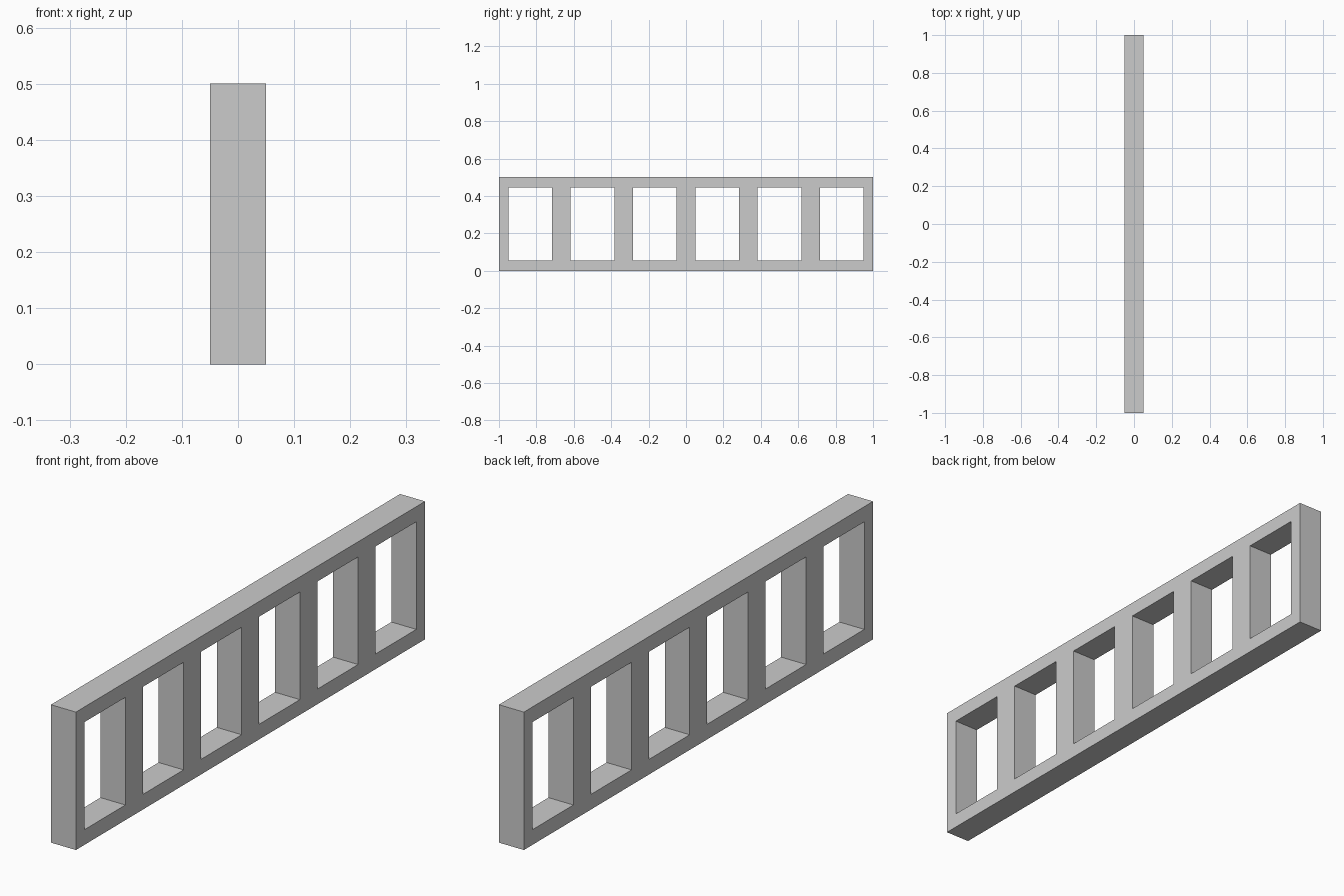
import bpy, bmesh

if "Cube" in bpy.data.objects:
    bpy.data.objects.remove(bpy.data.objects["Cube"])

BAYS = 6
LENGTH, HEIGHT, DEPTH = 2.0, 0.5, 0.1
RAIL = 0.055        # height of top and bottom rails
HALF_POST = 0.05    # end posts are this wide, inner posts twice as wide

# Grid lines: post and opening edges along y, rail edges along z
pitch = LENGTH / BAYS
ys = [-LENGTH / 2]
for i in range(BAYS):
    start = -LENGTH / 2 + i * pitch
    ys += [start + HALF_POST, start + pitch - HALF_POST]
ys.append(LENGTH / 2)
zs = [0, RAIL, HEIGHT - RAIL, HEIGHT]

# Flat frame profile, leaving the openings empty
bm = bmesh.new()
grid = [[bm.verts.new((-DEPTH / 2, y, z)) for z in zs] for y in ys]
for i in range(len(ys) - 1):
    for j in range(len(zs) - 1):
        if j == 1 and i % 2 == 1:
            continue
        bm.faces.new((grid[i][j], grid[i + 1][j], grid[i + 1][j + 1], grid[i][j + 1]))

# Extrude the profile to full depth, keeping the back faces
result = bmesh.ops.extrude_face_region(bm, geom=bm.faces[:], use_keep_orig=True)
moved = [g for g in result["geom"] if isinstance(g, bmesh.types.BMVert)]
bmesh.ops.translate(bm, verts=moved, vec=(DEPTH, 0, 0))
bmesh.ops.recalc_face_normals(bm, faces=bm.faces[:])

# Railing frame object
mesh = bpy.data.meshes.new("railing_frame")
bm.to_mesh(mesh)
bm.free()
bpy.context.collection.objects.link(bpy.data.objects.new("railing_frame", mesh))
